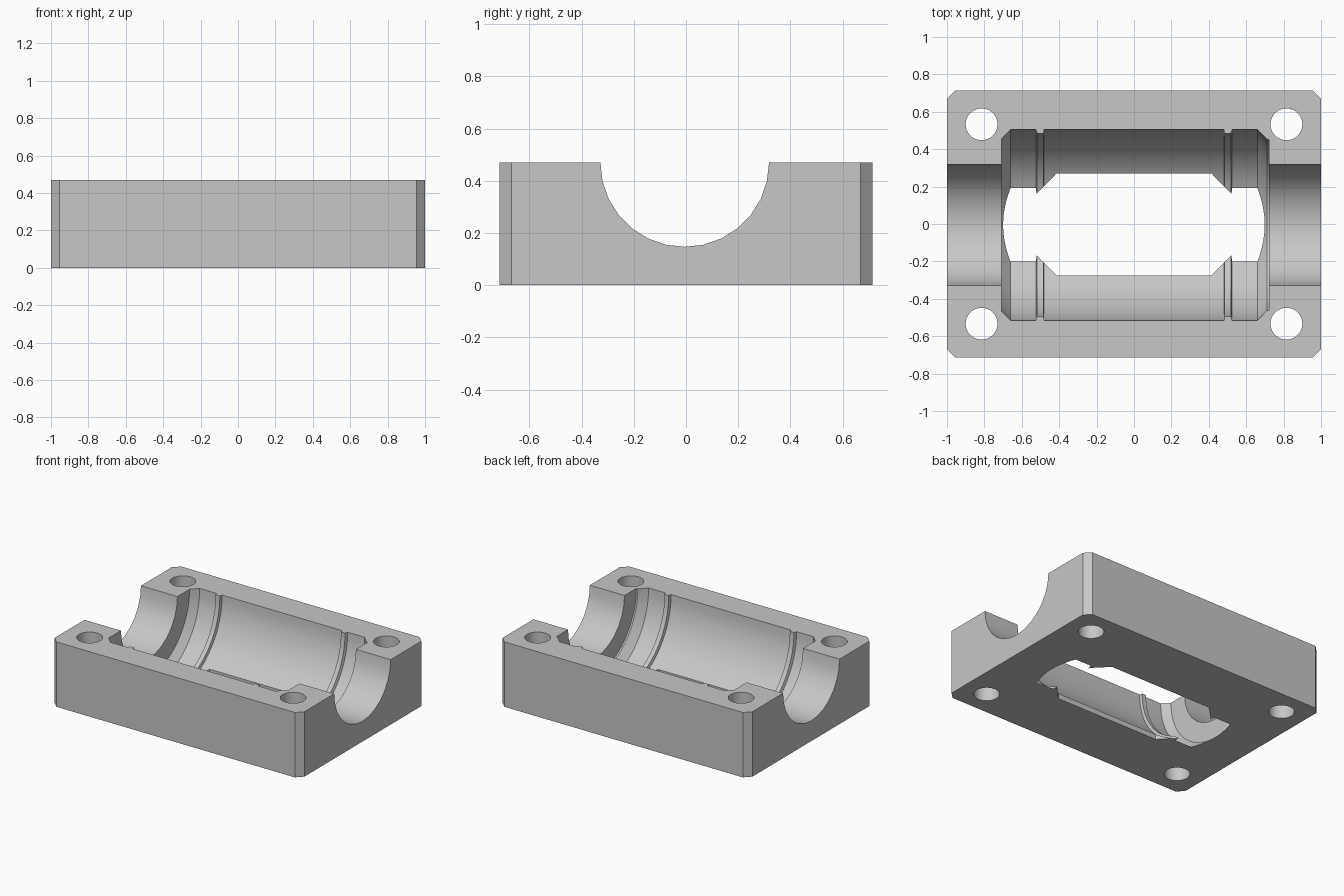
import bpy, bmesh, math

if "Cube" in bpy.data.objects:
    bpy.data.objects.remove(bpy.data.objects["Cube"], do_unlink=True)

HEIGHT = 0.47
AXIS_Y = -0.005

metal = bpy.data.materials.new("grey metal")
metal.use_nodes = True
grey = (0.57, 0.57, 0.57, 1)
metal.diffuse_color = grey
metal.node_tree.nodes["Principled BSDF"].inputs["Base Color"].default_value = grey


def make_object(name, bm):
    bmesh.ops.recalc_face_normals(bm, faces=bm.faces)
    mesh = bpy.data.meshes.new(name)
    bm.to_mesh(mesh)
    bm.free()
    mesh.materials.append(metal)
    obj = bpy.data.objects.new(name, mesh)
    bpy.context.collection.objects.link(obj)
    return obj


def prism(name, outline, z0, z1):
    """Extrude an xy outline upwards."""
    bm = bmesh.new()
    low = [bm.verts.new((x, y, z0)) for x, y in outline]
    high = [bm.verts.new((x, y, z1)) for x, y in outline]
    bm.faces.new(low)
    bm.faces.new(high)
    n = len(outline)
    for i in range(n):
        j = (i + 1) % n
        bm.faces.new((low[i], low[j], high[j], high[i]))
    return make_object(name, bm)


def lathe_x(name, profile, segments):
    """Turn an (x, radius) profile around the bore axis."""
    bm = bmesh.new()
    rings = []
    for x, r in profile:
        angles = [2 * math.pi * i / segments for i in range(segments)]
        rings.append([bm.verts.new((x, AXIS_Y + r * math.cos(a),
                                    HEIGHT + r * math.sin(a))) for a in angles])
    for a, b in zip(rings, rings[1:]):
        for i in range(segments):
            j = (i + 1) % segments
            bm.faces.new((a[i], a[j], b[j], b[i]))
    bm.faces.new(rings[0])
    bm.faces.new(rings[-1])
    return make_object(name, bm)


def chamfered(w, d, cx, cy):
    """Rectangle outline with cut corners."""
    return [(w, cy - d), (w, d - cy), (w - cx, d), (cx - w, d),
            (-w, d - cy), (-w, cy - d), (cx - w, -d), (w - cx, -d)]


# Body block with chamfered upright corners
body = prism("housing_half", chamfered(1, 0.714, 0.045, 0.045), 0, HEIGHT)

# Shaft bore running the whole length
cutters = [lathe_x("shaft_bore_cutter", [(-1.1, 0.323), (1.1, 0.323)], 28)]

# Main chamber with sloped ends and two retaining ridges
ridge = [(0.525, 0.51), (0.518, 0.49), (0.485, 0.49), (0.48, 0.51)]
profile = [(-0.708, 0.462), (-0.66, 0.51)]
profile += [(-x, r) for x, r in ridge]
profile += ridge[::-1]
profile += [(0.66, 0.51), (0.71, 0.458), (0.722, 0.458)]
cutters.append(lathe_x("chamber_cutter", profile, 72))

# Floor window with cut corners
window = [(x, y + AXIS_Y / 2) for x, y in chamfered(0.52, 0.272, 0.105, 0.107)]
cutters.append(prism("window_cutter", window, -0.2, 0.2))

# Bolt holes
for sx in (-1, 1):
    for sy in (-1, 1):
        ring = [2 * math.pi * i / 40 for i in range(40)]
        hole = [(sx * 0.815 + 0.085 * math.cos(a),
                 sy * 0.533 + 0.085 * math.sin(a)) for a in ring]
        cutters.append(prism("bolt_hole_cutter", hole, -0.2, 0.7))

# Apply the cuts in order and discard the cutters
bpy.context.view_layer.objects.active = body
for cutter in cutters:
    cutter.hide_render = True
    mod = body.modifiers.new("cut", 'BOOLEAN')
    mod.operation = 'DIFFERENCE'
    mod.solver = 'EXACT'
    mod.object = cutter
    bpy.ops.object.modifier_apply(modifier=mod.name)
    bpy.data.objects.remove(cutter, do_unlink=True)

# Smooth the bores, keep machined edges crisp
bpy.ops.object.select_all(action='DESELECT')
body.select_set(True)
bpy.ops.object.shade_smooth_by_angle(angle=math.radians(30))
